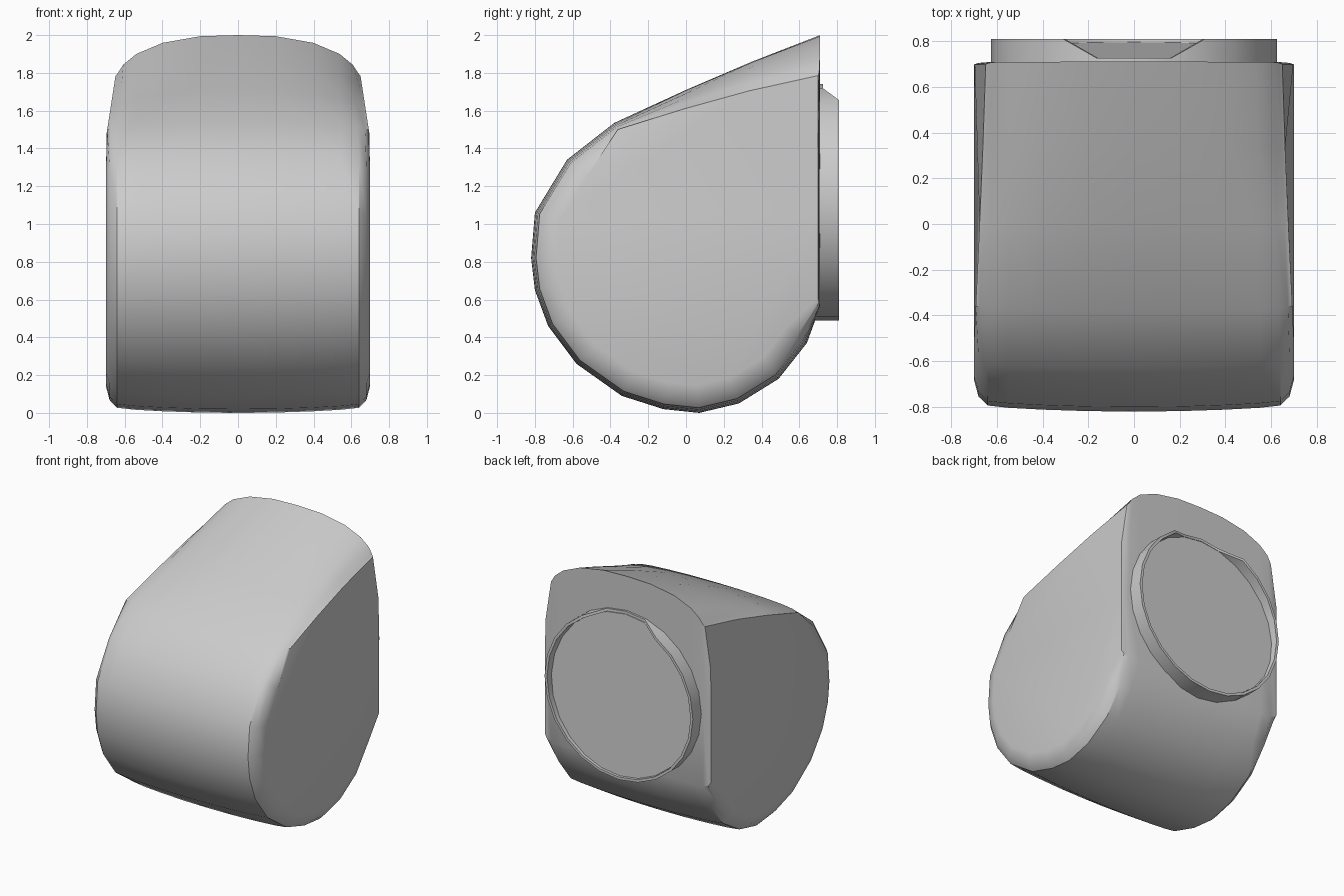
import bpy, bmesh, math

if "Cube" in bpy.data.objects:
    bpy.data.objects.remove(bpy.data.objects["Cube"])

grey = bpy.data.materials.new("plain_grey")
grey.use_nodes = True
COLOUR = (0.6, 0.6, 0.6, 1)
grey.diffuse_color = COLOUR
grey.node_tree.nodes["Principled BSDF"].inputs["Base Color"].default_value = COLOUR


def loft(name, rings, closed=False, angle=35):
    """Skin a list of equal-length rings, capping the ends unless closed."""
    bm = bmesh.new()
    loops = [[bm.verts.new(p) for p in ring] for ring in rings]
    pairs = list(zip(loops, loops[1:]))
    if closed:
        pairs.append((loops[-1], loops[0]))
    else:
        bm.faces.new(loops[0])
        bm.faces.new(loops[-1])
    for a, b in pairs:
        for i in range(len(a)):
            j = (i + 1) % len(a)
            bm.faces.new((a[i], a[j], b[j], b[i]))
    bmesh.ops.recalc_face_normals(bm, faces=bm.faces)
    mesh = bpy.data.meshes.new(name)
    bm.to_mesh(mesh)
    bm.free()
    obj = bpy.data.objects.new(name, mesh)
    bpy.context.collection.objects.link(obj)
    mesh.materials.append(grey)
    bpy.ops.object.select_all(action='DESELECT')
    obj.select_set(True)
    bpy.context.view_layer.objects.active = obj
    bpy.ops.object.shade_smooth_by_angle(angle=math.radians(angle))


# Teardrop side profile (y, z) of the body
profile = [(0.71, 2.0), (0.35, 1.86), (0, 1.71), (-0.38, 1.535), (-0.63, 1.34),
           (-0.8, 1.06), (-0.82, 0.82), (-0.8, 0.65), (-0.73, 0.46), (-0.58, 0.26),
           (-0.34, 0.09), (-0.12, 0.02), (0.07, 0), (0.28, 0.05), (0.49, 0.18),
           (0.64, 0.37), (0.71, 0.56), (0.71, 1.1), (0.71, 1.6)]
CENTRE = 0.85


def section(x, scale):
    """Body section: shrunk toward the sides, arched along the roof's rear."""
    ring = []
    for y, z in profile:
        # The roof keeps a crisp corner, so it shrinks less than the round front
        on_roof = z > 1.5 and (y < 0.7 or z > 1.7)
        s = max(scale, 0.95) if on_roof else scale
        shrink = s if y < 0.7 else 1 - (1 - scale) * 0.1
        roof = max(0, (y + 0.38) / 1.09) if on_roof else 0
        new_z = CENTRE + (z - CENTRE) * s - 0.12 * roof * (abs(x) / 0.64) ** 3
        lean = 1 - 0.22 * max(0, new_z - 1.45) * (abs(x) / 0.7) ** 6
        ring.append((x * lean, y * shrink, new_z))
    return ring


half = [(0.2, 0.998), (0.4, 0.99), (0.55, 0.98), (0.64, 0.968), (0.68, 0.92), (0.7, 0.83)]
stations = [(-x, s) for x, s in reversed(half)] + [(0, 1)] + half
loft("body", [section(x, s) for x, s in stations])

# Round rear rim, worn down at the top
SIDES = 24
HUB_Z = 1.115


def rim_ring(radius, depth, worn=False, tilt=0):
    """Upright ring facing the rear; tilt brings its lower edge out."""
    ring = []
    for i in range(SIDES):
        a = math.tau * i / SIDES
        low = worn and math.sin(a) > 0.93
        y = 0.725 if low else depth - tilt * math.sin(a)
        ring.append((radius * math.cos(a), y, HUB_Z + radius * math.sin(a)))
    return ring


loft("rear_rim", [rim_ring(0.625, 0.66), rim_ring(0.625, 0.81, True),
                  rim_ring(0.605, 0.81, True), rim_ring(0.6, 0.66)], closed=True)

# Flat plate inside the rim, leaning slightly
loft("rear_plate", [rim_ring(0.602, 0.66), rim_ring(0.602, 0.76, tilt=0.035)])
